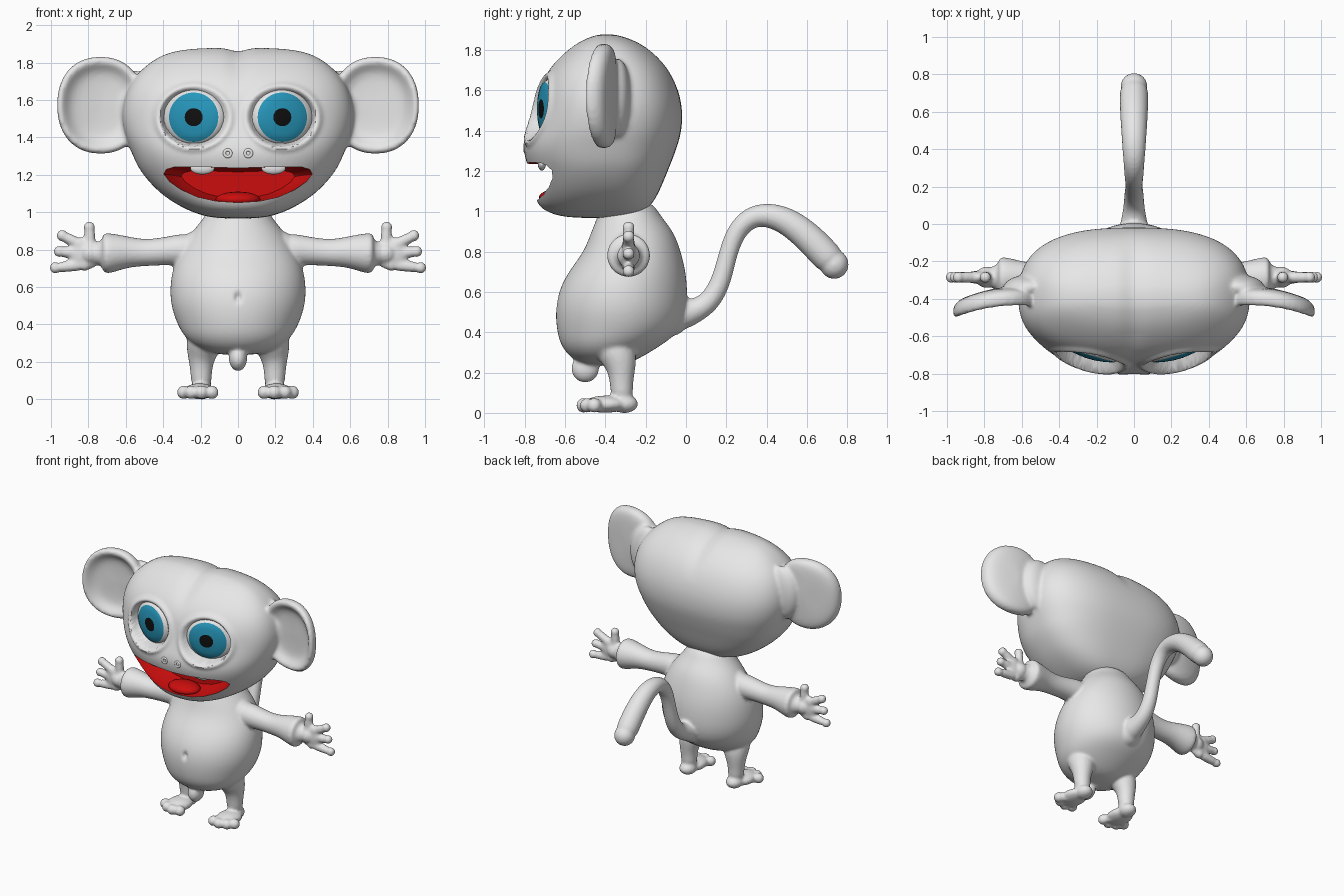
import bpy, bmesh, math
from mathutils import Vector, Matrix

if "Cube" in bpy.data.objects:
    bpy.data.objects.remove(bpy.data.objects["Cube"])

def material(name, rgb):
    m = bpy.data.materials.new(name)
    m.diffuse_color = (*rgb, 1)
    m.use_nodes = True
    m.node_tree.nodes["Principled BSDF"].inputs["Base Color"].default_value = m.diffuse_color
    return m

GREY = material("grey skin", (0.8, 0.8, 0.8))
RED = material("mouth red", (0.6, 0.004, 0.004))
BLUE = material("iris blue", (0.02, 0.31, 0.5))
BLACK = material("pupil black", (0.005, 0.005, 0.005))

def finish(bm, name, mats):
    bmesh.ops.recalc_face_normals(bm, faces=bm.faces)
    me = bpy.data.meshes.new(name)
    for f in bm.faces:
        f.smooth = True
    bm.to_mesh(me)
    bm.free()
    for m in mats:
        me.materials.append(m)
    ob = bpy.data.objects.new(name, me)
    bpy.context.scene.collection.objects.link(ob)
    return ob

def bake(ob):
    dg = bpy.context.evaluated_depsgraph_get()
    me = bpy.data.meshes.new_from_object(ob.evaluated_get(dg))
    ob.modifiers.clear()
    ob.data = me

def loft(bm, rings, bands=None):
    rows = [[bm.verts.new(p) for p in r] for r in rings]
    n = len(rows[0])
    for k, (a, b) in enumerate(zip(rows, rows[1:])):
        for i in range(n):
            f = bm.faces.new((a[i], a[(i + 1) % n], b[(i + 1) % n], b[i]))
            f.material_index = bands[k] if bands else 0
    bm.faces.new(rows[0][::-1]).material_index = bands[0] if bands else 0
    bm.faces.new(rows[-1])

def ball(bm, c, r):
    bmesh.ops.create_uvsphere(bm, u_segments=24, v_segments=12, radius=1,
                              matrix=Matrix.Translation(c) @ Matrix.Diagonal((*r, 1)))

def power(v, e):
    return math.copysign(abs(v) ** e, v)

def section(z, w, yf, yb, yc, ef=1.0, eb=1.0, n=40):
    """Horizontal cross-section with separate front and back depth."""
    out = []
    for i in range(n):
        t = 2 * math.pi * i / n
        c, s = math.cos(t), math.sin(t)
        e = ef if s < 0 else eb
        d = (yc - yf) if s < 0 else (yb - yc)
        out.append(Vector((w * power(c, e), yc + d * power(s, e), z)))
    return out

def tube(bm, pts, ref, n=20):
    """Tube through (x, y, z, radius) points with rounded ends."""
    P = [Vector(p[:3]) for p in pts]
    rings = []
    for i, p in enumerate(P):
        t = (P[min(i + 1, len(P) - 1)] - P[max(i - 1, 0)]).normalized()
        u = Vector(ref).cross(t).normalized()
        v = t.cross(u)
        rings.append([p + pts[i][3] * (u * math.cos(a) + v * math.sin(a))
                      for a in (2 * math.pi * k / n for k in range(n))])
    loft(bm, rings)
    for i in (0, -1):
        ball(bm, P[i], [pts[i][3]] * 3)

def skin(ob, voxel, rounds):
    """Fuse overlapping pieces into one smooth surface."""
    ob.modifiers.new("round", 'SUBSURF').levels = 2
    r = ob.modifiers.new("fuse", 'REMESH')
    r.mode, r.voxel_size = 'VOXEL', voxel
    s = ob.modifiers.new("soften", 'SMOOTH')
    s.factor, s.iterations = 0.5, rounds
    bake(ob)
    ob.data.materials.clear()
    for f in ob.data.polygons:
        f.use_smooth = True

# Head with ears
bm = bmesh.new()
head_rows = [(.965, .12, -.58, -.30), (.99, .22, -.68, -.22), (1.03, .31, -.74, -.17),
             (1.10, .42, -.755, -.13), (1.20, .51, -.775, -.09), (1.26, .545, -.80, -.065),
             (1.33, .575, -.81, -.04), (1.40, .605, -.785, -.02), (1.50, .625, -.75, -.015),
             (1.60, .615, -.735, -.035), (1.70, .575, -.69, -.08), (1.78, .50, -.615, -.15),
             (1.835, .42, -.545, -.225), (1.865, .33, -.48, -.30), (1.88, .18, -.43, -.36)]
loft(bm, [section(*r, -.4, .85, .75) for r in head_rows])
ear_profile = [(.03, 0), (.5, 0), (.72, -.01), (.86, -.05), (.98, -.045),
               (1.01, 0), (.93, .04), (.6, .05), (.03, .055)]
for s in (1, -1):
    rings = []
    for r, dy in ear_profile:
        ring = []
        for i in range(32):
            t = 2 * math.pi * i / 32
            x = .735 + .235 * r * power(math.cos(t), .9)
            z = 1.572 + .262 * r * power(math.sin(t), .9)
            ring.append((s * x, -.39 + dy - .07 * ((x - .62) / .35) ** 2, z))
        rings.append(ring)
    loft(bm, rings)
    ball(bm, (s * .56, -.34, 1.56), (.14, .07, .2))
head = finish(bm, "head", [])
skin(head, .012, 5)

# Eye sockets, their raised rims and the crease over the crown
for v in head.data.vertices:
    x, y, z = v.co
    if y < -.5:
        d = ((abs(x) - .237) / .178) ** 2 + ((z - 1.508) / .155) ** 2
        floor = -.672 + (abs(x) - .237) * .29
        if d < 1 and y < floor:
            v.co.y += (floor - y) * min(1, (1 - d) * 5)
        v.co.y -= .014 * math.exp(-((math.sqrt(d) - 1.1) / .1) ** 2)
    v.co.z -= .018 * math.exp(-(x / .06) ** 2) * min(1, max(0, (z - 1.6) / .2))

# Mouth opening, red inside
half = [(0, 1.05), (.12, 1.058), (.22, 1.08), (.31, 1.12), (.375, 1.165), (.405, 1.205),
        (.39, 1.23), (.35, 1.242), (.18, 1.243), (0, 1.237)]
outline = half + [(-x, z) for x, z in half[-2:0:-1]]
bm = bmesh.new()
loft(bm, [[(x * k, y, 1.15 + (z - 1.15) * k) for x, z in outline]
          for y, k in ((-1.0, 1), (-.66, .98), (-.55, .75))])
for f in bm.faces:
    f.material_index = 1
cutter = finish(bm, "mouth_cutter", [GREY, RED])
cutter.hide_render = True
head.data.materials.append(GREY)
head.data.materials.append(RED)
b = head.modifiers.new("mouth", 'BOOLEAN')
b.operation, b.solver, b.material_mode, b.object = 'DIFFERENCE', 'EXACT', 'INDEX', cutter
bake(head)
bpy.data.objects.remove(cutter)
bpy.ops.object.select_all(action='DESELECT')
head.select_set(True)
bpy.context.view_layer.objects.active = head
bpy.ops.object.shade_smooth_by_angle(angle=math.radians(50))

# Tongue
bm = bmesh.new()
ball(bm, (0, -.64, 1.068), (.12, .09, .042))
finish(bm, "tongue", [RED])

# Eyes, teeth and nostrils
eye_rows = [(.004, .004, .05), (.025, .025, .05), (.048, .048, .047), (.09, .09, .041),
            (.132, .132, .029), (.155, .145, .012), (.175, .153, -.015), (.1, .1, -.03)]
for s, side in ((1, "left"), (-1, "right")):
    bm = bmesh.new()
    loft(bm, [[(s * (.237 + rx * math.cos(t)), -.672 + .29 * rx * math.cos(t) - d,
                1.508 + rz * math.sin(t)) for t in (2 * math.pi * i / 40 for i in range(40))]
              for rx, rz, d in eye_rows], [2, 2, 1, 1, 0, 0, 0])
    finish(bm, side + "_eye", [GREY, BLUE, BLACK])
    bm = bmesh.new()
    ball(bm, (s * .19, -.715, 1.235), (.065, .02, .033))
    finish(bm, side + "_tooth", [GREY])
    bpy.ops.mesh.primitive_torus_add(location=(s * .055, -.797, 1.315), rotation=(math.pi / 2, 0, 0),
                                     major_radius=.018, minor_radius=.009,
                                     major_segments=20, minor_segments=10)
    nostril = bpy.context.object
    nostril.name = side + "_nostril"
    nostril.data.materials.append(GREY)
    bpy.ops.object.shade_smooth()

# Body: torso, limbs and tail fused
bm = bmesh.new()
torso = [(1.06, .15, -.42, -.17), (.98, .17, -.435, -.13), (.9, .245, -.47, -.06),
         (.8, .31, -.505, -.025), (.7, .35, -.585, 0), (.6, .365, -.635, .008),
         (.5, .36, -.65, .005), (.4, .325, -.64, -.03), (.33, .285, -.62, -.13),
         (.27, .21, -.57, -.23), (.235, .10, -.49, -.31)]
loft(bm, [section(z, w, f, k, (f + k) / 2) for z, w, f, k in torso])
ball(bm, (0, -.5, .22), (.05, .07, .07))
tube(bm, [(0, -.08, .48, .1), (0, .04, .50, .062), (0, .12, .55, .055), (0, .175, .65, .05),
          (0, .205, .78, .046), (0, .245, .9, .05), (0, .32, .975, .056), (0, .41, .985, .063),
          (0, .51, .95, .07), (0, .61, .87, .076), (0, .69, .785, .078), (0, .735, .737, .073)], (1, 0, 0))
for s in (1, -1):
    # Arm with flared cuff
    tube(bm, [(s * x, -.285, z, r) for x, z, r in
              ((.22, .80, .10), (.35, .797, .078), (.48, .782, .07), (.57, .787, .08),
               (.65, .785, .10), (.705, .78, .112), (.722, .78, .1), (.73, .78, .06), (.79, .78, .058))], (0, 1, 0))
    # Hand: palm, three fingers and thumb
    ball(bm, (s * .82, -.285, .78), (.095, .036, .09))
    for x0, z0, x1, z1 in ((.79, .83, .795, .92), (.85, .83, .94, .875),
                           (.86, .78, .955, .79), (.82, .72, .977, .703)):
        tube(bm, [(s * x0, -.285, z0, .034), (s * (x0 + x1) / 2, -.285, (z0 + z1) / 2, .028),
                  (s * x1, -.285, z1, .031)], (0, 1, 0))
    # Leg, foot and toes
    tube(bm, [(s * .17, -.37, .36, .11), (s * .19, -.325, .26, .088), (s * .197, -.32, .2, .066),
              (s * .197, -.32, .13, .056), (s * .195, -.315, .06, .055)], (1, 0, 0))
    ball(bm, (s * .195, -.305, .045), (.06, .068, .046))
    ball(bm, (s * .205, -.40, .043), (.085, .11, .043))
    for x, y in ((.14, -.495), (.195, -.508), (.25, -.49), (.29, -.455)):
        tube(bm, [(s * .2, -.38, .04, .036), (s * x, y, .037, .037)], (1, 0, 0))
body = finish(bm, "body", [])
skin(body, .01, 4)
body.data.materials.append(GREY)

# Navel
for v in body.data.vertices:
    if v.co.y < -.5:
        v.co.y += .022 * math.exp(-(v.co.x / .016) ** 2 - ((v.co.z - .545) / .025) ** 2)
